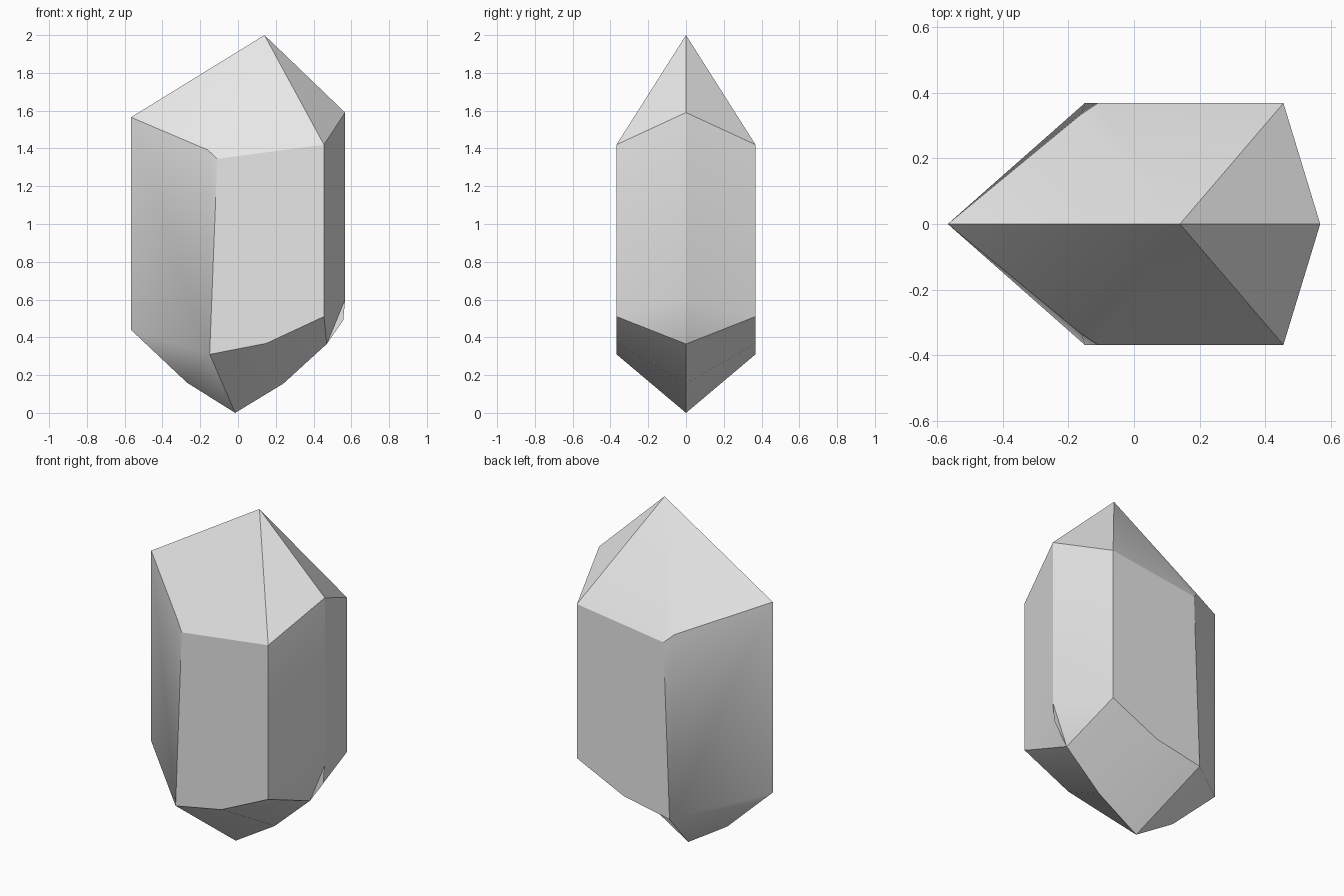
import bpy
import bmesh
import math

cube = bpy.data.objects.get("Cube")
if cube:
    bpy.data.objects.remove(cube, do_unlink=True)

grey = bpy.data.materials.new("crystal grey")
grey.use_nodes = True
colour = (0.8, 0.8, 0.8, 1)
grey.diffuse_color = colour
grey.node_tree.nodes["Principled BSDF"].inputs["Base Color"].default_value = colour

# Corners on the centre plane and on the half-width side
W = -0.368
corners = {
    "apex": (0.14, 0, 2),
    "left_top": (-0.567, 0, 1.565),
    "left_low": (-0.567, 0, 0.44),
    "keel_left": (-0.27, 0, 0.16),
    "tip": (-0.015, 0, 0),
    "keel_right": (0.24, 0, 0.155),
    "heel": (0.47, 0, 0.365),
    "right_low": (0.567, 0, 0.6),
    "right_top": (0.567, 0, 1.59),
    "chip": (0.557, 0, 0.49),
    "notch": (-0.16, -0.335, 1.392),
    "side_top": (-0.11, W, 1.345),
    "side_low": (-0.15, W, 0.31),
    "side_mid": (0.15, W, 0.368),
    "shoulder_top": (0.455, W, 1.42),
    "shoulder_low": (0.455, W, 0.51),
}

# Facets of one half
facets = [
    "apex left_top notch",
    "apex notch side_top",
    "apex side_top shoulder_top",
    "apex shoulder_top right_top",
    "left_top left_low side_low",
    "left_top side_low notch",
    "notch side_low side_top",
    "side_top side_low side_mid shoulder_low shoulder_top",
    "shoulder_top shoulder_low right_low right_top",
    "left_low keel_left side_low",
    "side_low keel_left tip",
    "side_low tip keel_right side_mid",
    "side_mid keel_right heel shoulder_low",
    "shoulder_low heel right_low",
]

bm = bmesh.new()
verts = {name: bm.verts.new(co) for name, co in corners.items()}
for facet in facets:
    bm.faces.new([verts[n] for n in facet.split()])

# Edge shading: crisp facets, with a soft blend along the lower left bevel
bm.normal_update()
soft = {verts["left_low"], verts["side_low"]}
for face in bm.faces:
    face.smooth = True
for edge in bm.edges:
    edge.smooth = (len(edge.link_faces) == 2
                   and (edge.calc_face_angle(0) < math.radians(25)
                        or set(edge.verts) == soft))

# Mirror the half front to back and weld the centre plane
chip = verts["chip"]
half = [g for g in bm.verts[:] + bm.edges[:] + bm.faces[:] if g is not chip]
copy = bmesh.ops.duplicate(bm, geom=half)["geom"]
for g in copy:
    if isinstance(g, bmesh.types.BMVert):
        g.co.y *= -1
bmesh.ops.reverse_faces(bm, faces=[g for g in copy if isinstance(g, bmesh.types.BMFace)])
bmesh.ops.remove_doubles(bm, verts=bm.verts[:], dist=0.0001)
for edge in bm.edges:
    if all(abs(v.co.y) < 0.001 for v in edge.verts):
        edge.smooth = False
bmesh.ops.recalc_face_normals(bm, faces=bm.faces[:])

mesh = bpy.data.meshes.new("crystal")
bm.verts.remove(next(v for v in bm.verts if not v.link_faces))
bm.to_mesh(mesh)
bm.free()
mesh.materials.append(grey)
bpy.context.collection.objects.link(bpy.data.objects.new("crystal", mesh))

# Thin chipped fin on the lower right edge
fin = bpy.data.meshes.new("chipped_fin")
fin.from_pydata([corners[n] for n in ("right_low", "chip", "heel")], [], [(0, 1, 2)])
fin.materials.append(grey)
bpy.context.collection.objects.link(bpy.data.objects.new("chipped_fin", fin))
